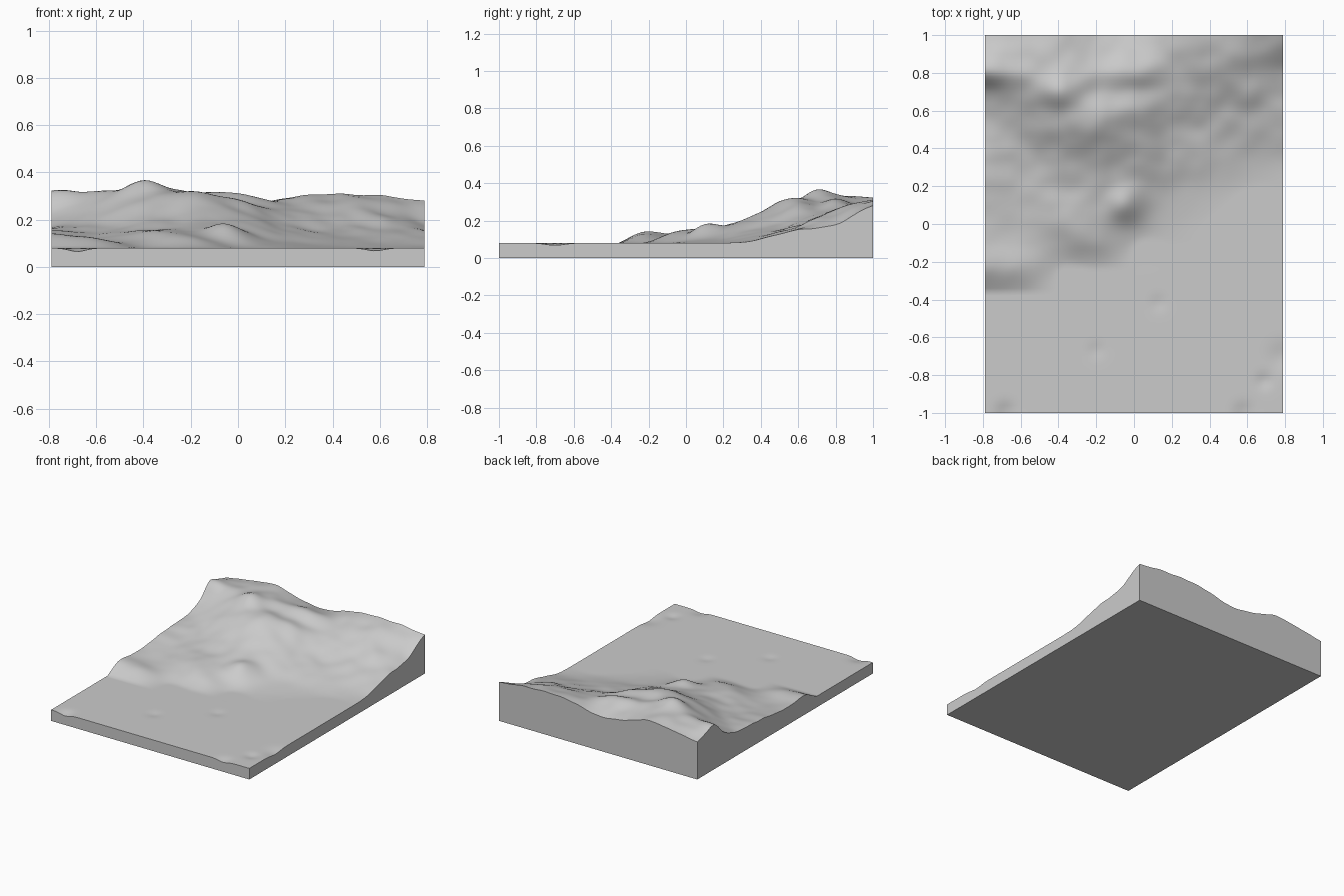
import bpy, bmesh, math
from mathutils import Vector, noise

cube = bpy.data.objects.get("Cube")
if cube:
    bpy.data.objects.remove(cube, do_unlink=True)

HALF_X, HALF_Y, PLAIN = 0.79, 1.0, 0.08

# Survey heights in hundredths: one row per depth, one column per width station
STATIONS_X = [-.79, -.6, -.4, -.2, 0, .2, .4, .6, .79]
SURVEY = {
    -.36: [8, 8, 8, 8, 8, 8, 8, 8, 8],
    -.23: [14, 12, 8, 8, 8, 8, 8, 8, 8],
    -.10: [13, 11, 11, 12, 8, 8, 8, 8, 8],
    .05: [13, 12, 15, 14, 11, 9, 8, 8, 8],
    .20: [15, 14, 16, 17, 15, 11, 9, 8, 8],
    .35: [16, 16, 20, 22, 20, 15, 12, 10, 9],
    .50: [17, 20, 27, 30, 25, 18, 15, 14, 13],
    .60: [18, 24, 31, 32, 28, 21, 18, 17, 15],
    .70: [23, 28, 36, 30, 28, 24, 22, 21, 16],
    .80: [32, 32, 34, 32, 31, 26, 26, 24, 18],
    .90: [30, 31, 33, 29, 28, 28, 29, 28, 23],
    1.0: [27, 30, 32, 27, 25, 29, 31, 30, 28],
}
DEPTHS = list(SURVEY)

# Local details: centre x, centre y, radius, height change
DETAILS = [
    (-.05, .10, .09, .05), (-.30, -.04, .09, .015),
    (-.68, -1, .05, -.015), (.58, -1, .05, -.012),
    (.79, -.7, .07, -.012), (.69, -.83, .04, -.01),
    (-.20, -.67, .04, -.006), (.13, -.42, .04, -.006),
]


def spline(keys, values, t):
    """Smooth curve through uneven keys (cubic Hermite)."""
    last = len(keys) - 1
    t = min(max(t, keys[0]), keys[last])
    i = next(k for k in range(last) if t <= keys[k + 1])

    def slope(k):
        a, b = max(k - 1, 0), min(k + 1, last)
        return (values[b] - values[a]) / (keys[b] - keys[a])

    span = keys[i + 1] - keys[i]
    u = (t - keys[i]) / span
    ease = u * u * (3 - 2 * u)
    return (values[i] * (1 - ease) + values[i + 1] * ease
            + span * u * (1 - u) * ((1 - u) * slope(i) - u * slope(i + 1)))


def height(x, y):
    column = [spline(STATIONS_X, SURVEY[d], x) / 100 for d in DEPTHS]
    z = max(spline(DEPTHS, column, y), PLAIN)
    # Weathering fades out on the plain
    rough = min((z - PLAIN) / .08, 1)
    z += .008 * rough * noise.noise(Vector((x, y, 0)) * 9)
    for cx, cy, radius, change in DETAILS:
        z += change * math.exp(-((x - cx) ** 2 + (y - cy) ** 2) / radius ** 2)
    return z


# Terrain surface
bm = bmesh.new()
bmesh.ops.create_grid(bm, x_segments=80, y_segments=100, size=1)
for v in bm.verts:
    v.co.x *= HALF_X
    v.co.y *= HALF_Y
    v.co.z = height(v.co.x, v.co.y)

# Straight walls and flat underside
rim = [e for e in bm.edges if e.is_boundary]
skirt = bmesh.ops.extrude_edge_only(bm, edges=rim)["geom"]
for v in skirt:
    if isinstance(v, bmesh.types.BMVert):
        v.co.z = 0
bmesh.ops.holes_fill(bm, edges=[e for e in bm.edges if e.is_boundary], sides=0)
bmesh.ops.recalc_face_normals(bm, faces=bm.faces)

mesh = bpy.data.meshes.new("terrain_block")
bm.to_mesh(mesh)
bm.free()
terrain = bpy.data.objects.new("terrain_block", mesh)
bpy.context.collection.objects.link(terrain)

# Plain stone colour
stone = bpy.data.materials.new("stone_grey")
stone.use_nodes = True
grey = (.6, .6, .6, 1)
stone.diffuse_color = grey
stone.node_tree.nodes["Principled BSDF"].inputs["Base Color"].default_value = grey
mesh.materials.append(stone)

bpy.context.view_layer.objects.active = terrain
terrain.select_set(True)
bpy.ops.object.shade_smooth_by_angle(angle=math.radians(40))
